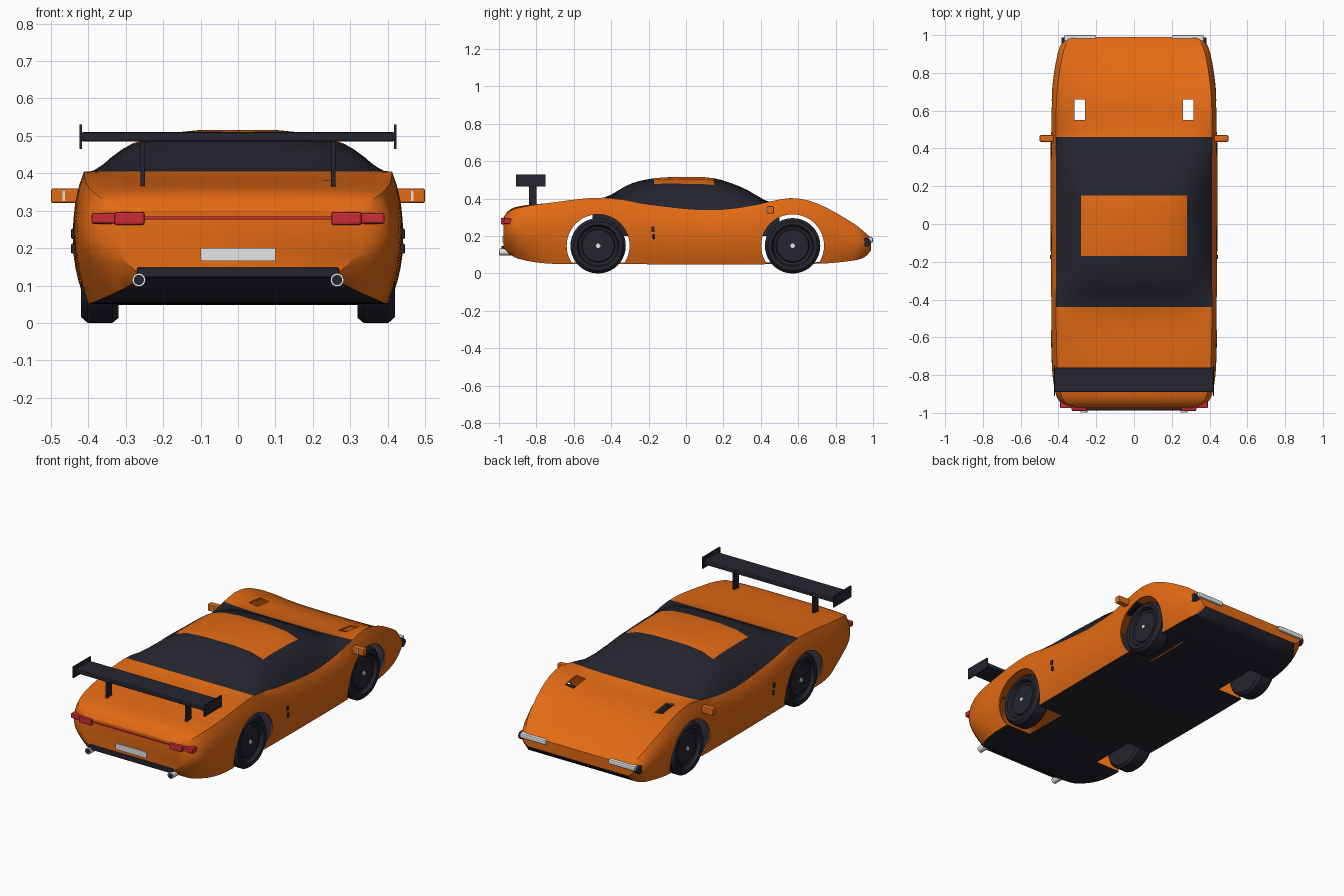
import bpy, bmesh, math
from mathutils import Matrix, Vector

if "Cube" in bpy.data.objects:
    bpy.data.objects.remove(bpy.data.objects["Cube"])


def material(name, rgb):
    m = bpy.data.materials.new(name)
    m.use_nodes = True
    m.diffuse_color = (*rgb, 1)
    m.node_tree.nodes["Principled BSDF"].inputs["Base Color"].default_value = (*rgb, 1)
    return m


ORANGE = material("orange_paint", (0.77, 0.145, 0.007))
DARK = material("dark_trim", (0.018, 0.018, 0.028))
RED = material("red_lens", (0.6, 0.025, 0.035))
WHITE = material("light_grey", (0.78, 0.78, 0.78))


def finish(bm, name, *mats):
    bmesh.ops.recalc_face_normals(bm, faces=bm.faces)
    mesh = bpy.data.meshes.new(name)
    bm.to_mesh(mesh)
    bm.free()
    ob = bpy.data.objects.new(name, mesh)
    bpy.context.collection.objects.link(ob)
    for m in mats:
        mesh.materials.append(m)
    return ob


def smooth(ob, degrees=35):
    bpy.ops.object.select_all(action="DESELECT")
    ob.select_set(True)
    bpy.context.view_layer.objects.active = ob
    bpy.ops.object.shade_smooth_by_angle(angle=math.radians(degrees))


def add_box(bm, lo, hi):
    lo, hi = Vector(lo), Vector(hi)
    mat = Matrix.Translation((lo + hi) / 2) @ Matrix.Diagonal((*(hi - lo), 1))
    bmesh.ops.create_cube(bm, size=1, matrix=mat)


def add_tube(bm, centre, radius, length, axis, sides=24):
    turn = Matrix.Rotation(math.pi / 2, 4, "Y" if axis == "X" else "X")
    bmesh.ops.create_cone(bm, cap_ends=True, segments=sides, radius1=radius, radius2=radius,
                          depth=length, matrix=Matrix.Translation(centre) @ turn)


def box(name, lo, hi, mat, bevel=0.0):
    bm = bmesh.new()
    add_box(bm, lo, hi)
    if bevel:
        bmesh.ops.bevel(bm, geom=bm.edges[:], offset=bevel, segments=2, affect="EDGES", profile=0.5)
    return finish(bm, name, mat)


def tube(name, centre, radius, length, axis, mat):
    bm = bmesh.new()
    add_tube(bm, centre, radius, length, axis)
    ob = finish(bm, name, mat)
    smooth(ob)
    return ob


def pair(name, lo, hi, mat, bevel=0.0):
    box("left_" + name, lo, hi, mat, bevel)
    box("right_" + name, (-hi[0], *lo[1:]), (-lo[0], *hi[1:]), mat, bevel)


def loft(rings, paint=lambda row, col: 0):
    bm = bmesh.new()
    rows = [[bm.verts.new(p) for p in ring] for ring in rings]
    n = len(rows[0])
    for r, (a, b) in enumerate(zip(rows, rows[1:])):
        for i in range(n):
            j = (i + 1) % n
            bm.faces.new((a[i], a[j], b[j], b[i])).material_index = paint(r, i)
    bm.faces.new(rows[0])
    bm.faces.new(rows[-1])
    return bm


def curve(keys, y):
    """Smooth curve through (y, value) keys."""
    def slope(i):
        a, b = keys[max(i - 1, 0)], keys[min(i + 1, len(keys) - 1)]
        return (b[1] - a[1]) / (b[0] - a[0])
    i = max(k for k in range(len(keys) - 1) if k == 0 or keys[k][0] <= y + 1e-6)
    (y0, v0), (y1, v1) = keys[i], keys[i + 1]
    h = y1 - y0
    t = (y - y0) / h
    return ((1 + 2 * t) * (1 - t) ** 2 * v0 + t * (1 - t) ** 2 * h * slope(i)
            + t * t * (3 - 2 * t) * v1 + t * t * (t - 1) * h * slope(i + 1))


# Body curves along the length: half width, floor half width, floor, beltline, centreline
WIDTH = [(-.975, .33), (-.95, .385), (-.9, .415), (-.75, .435), (-.4, .44), (.6, .44),
         (.75, .43), (.9, .405), (.96, .382), (.99, .355)]
FLOOR_W = [(-.975, .25), (-.9, .33), (-.75, .39), (-.5, .4), (.6, .4), (.9, .37), (.99, .32)]
FLOOR_Z = [(-.975, .122), (-.9, .08), (-.75, .054), (-.5, .05), (.7, .052), (.9, .07), (.96, .09), (.99, .125)]
BELT_Z = [(-.975, .295), (-.95, .328), (-.9, .35), (-.75, .375), (-.44, .405), (-.2, .367),
          (.1, .338), (.3, .352), (.46, .387), (.57, .403), (.7, .375), (.9, .265), (.99, .19)]
CENTRE_Z = [(-.975, .3), (-.95, .335), (-.9, .358), (-.75, .375), (-.44, .405), (-.3, .478), (-.17, .509),
            (0, .516), (.15, .509), (.3, .46), (.46, .376), (.7, .335), (.9, .25), (.99, .188)]
TOP = [.95, .9, .82, .75, .68, .5, .25, 0]
SIDE_STEPS = 9


def half_section(y):
    w, xf, zf, zb, zc = (curve(k, y) for k in (WIDTH, FLOOR_W, FLOOR_Z, BELT_Z, CENTRE_Z))
    xb = w - .028
    pts = [(0, zf), (xf / 2, zf), (xf, zf)]
    for s in range(1, SIDE_STEPS + 1):
        t = s / SIDE_STEPS
        if t < .6:
            x = xf + (w - xf) * (1 - (1 - t / .6) ** 2)
        else:
            x = w - (w - xb) * ((t - .6) / .4) ** 2
        pts.append((x, zf + (zb - zf) * t))
    return pts + [(xb * u, zb + (zc - zb) * (1 - u ** 4)) for u in TOP]


def section(y):
    half = half_section(y)
    return [(x, y, z) for x, z in half] + [(-x, y, z) for x, z in half[-2:0:-1]]


breaks = [(-.975, 4), (-.9, 10), (-.44, 7), (-.17, 6), (.15, 7), (.46, 9), (.9, 5), (.99, 0)]
stations = [a + (b - a) * i / n for (a, n), (b, _) in zip(breaks, breaks[1:]) for i in range(n)] + [.99]
columns = len(half_section(0)) - 1


def body_paint(row, col):
    y = (stations[row] + stations[row + 1]) / 2
    k = min(col, 2 * columns - 1 - col)
    if k < 2:
        return 1
    glass = k >= 2 + SIDE_STEPS and -.44 < y < .46
    roof_panel = k >= 2 + SIDE_STEPS + 5 and -.17 < y < .15
    return int(glass and not roof_panel)


# Hollow body shell with wheel openings and bonnet vents
body = finish(loft([section(y) for y in stations], body_paint), "body_shell", ORANGE, DARK)
AXLES = {"rear": -.47, "front": .57}
bm = bmesh.new()
for s in (-1, 1):
    for y in AXLES.values():
        add_tube(bm, (s * .42, y, .148), .168, .36, "X", 48)
cutters = [finish(bm, "wheel_opening_cutter", ORANGE)]
bm = bmesh.new()
for s in (-1, 1):
    add_box(bm, (s * .2875 - .0275, .55, .25), (s * .2875 + .0275, .66, .45))
cutters.append(finish(bm, "vent_cutter", ORANGE))
shell = body.modifiers.new("shell", "SOLIDIFY")
shell.thickness = .008
shell.offset = -1
for c in cutters:
    cut = body.modifiers.new("cut", "BOOLEAN")
    cut.operation, cut.solver, cut.object = "DIFFERENCE", "EXACT", c
bpy.context.view_layer.objects.active = body
for m in list(body.modifiers):
    bpy.ops.object.modifier_apply(modifier=m.name)
for c in cutters:
    bpy.data.objects.remove(c)
smooth(body, 32)

# Interior tub
box("cabin_tub", (-.24, -.5, .2), (.24, .5, .33), DARK)

# Wheels, turned from a profile of (radius, x)
PROFILE = [(.001, .408), (.085, .404), (.09, .396), (.104, .4), (.112, .418), (.132, .42),
           (.148, .402), (.148, .336), (.135, .32), (.001, .32)]
for end, y in AXLES.items():
    for side, s in (("left", 1), ("right", -1)):
        rings = [[(s * x, y + r * math.cos(a), .148 + r * math.sin(a))
                  for a in (math.tau * i / 40 for i in range(40))] for r, x in PROFILE]
        smooth(finish(loft(rings), f"{end}_{side}_wheel", DARK))
        tube(f"{end}_{side}_hub_cap", (s * .408, y, .148), .012, .012, "X", WHITE)

# Rear wing
box("wing_blade", (-.42, -.89, .485), (.42, -.76, .51), DARK, .006)
pair("wing_end_plate", (.417, -.91, .465), (.424, -.75, .53), DARK)
pair("wing_post", (.249, -.84, .36), (.261, -.8, .49), DARK)

# Rear lights, plate and bumper trim
pair("tail_light_inner", (.25, -.99, .262), (.33, -.93, .297), RED, .006)
pair("tail_light_outer", (.32, -.975, .265), (.392, -.91, .294), RED, .006)
box("tail_light_strip", (-.26, -.98, .277), (.26, -.965, .284), RED)
box("number_plate", (-.1, -.982, .165), (.1, -.97, .2), WHITE)
box("rear_bumper_bar", (-.27, -.987, .122), (.27, -.955, .148), DARK, .004)

# Mirrors, exhausts, headlights and door handles
pair("mirror", (.425, .435, .32), (.5, .47, .36), ORANGE, .006)
pair("mirror_stripe", (.462, .431, .325), (.469, .436, .356), WHITE)
pair("headlight", (.2, .965, .165), (.37, 1.0, .195), WHITE, .008)
pair("door_handle_upper", (.432, -.185, .225), (.446, -.168, .252), DARK, .003)
pair("door_handle_lower", (.432, -.178, .185), (.446, -.165, .212), DARK, .003)
for side, s in (("left", 1), ("right", -1)):
    tube(side + "_exhaust", (s * .265, -.963, .115), .018, .07, "Y", WHITE)
    tube(side + "_exhaust_bore", (s * .265, -.963, .115), .0135, .072, "Y", DARK)
    tube(side + "_headlight_bracket", (s * .37, .965, .168), .023, .03, "X", DARK)
